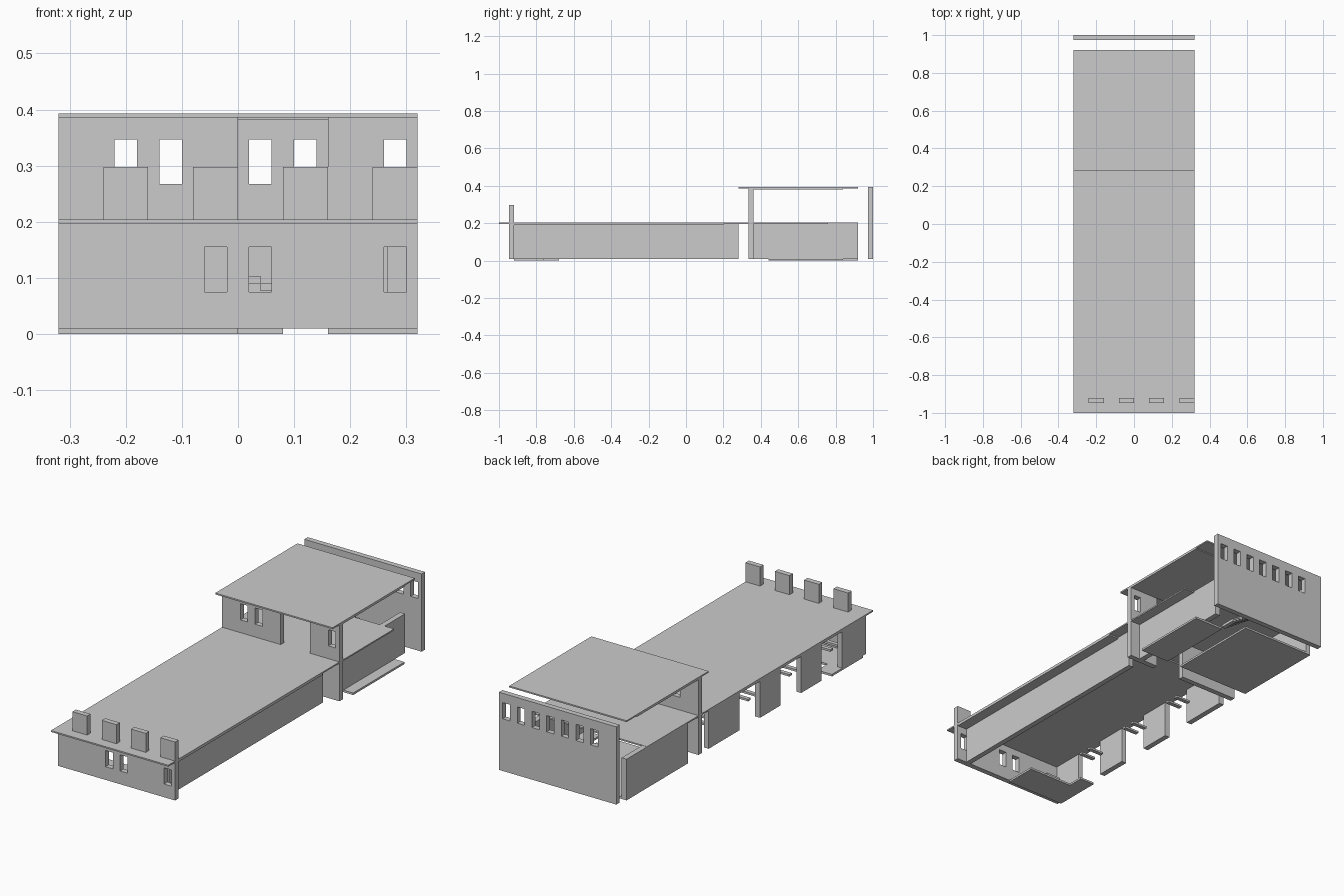
import bpy, bmesh
from mathutils import Vector

old = bpy.data.objects.get("Cube")
if old:
    bpy.data.objects.remove(old, do_unlink=True)

grey = bpy.data.materials.new("plain grey")
grey.use_nodes = True
grey.diffuse_color = (0.6, 0.6, 0.6, 1)
grey.node_tree.nodes["Principled BSDF"].inputs["Base Color"].default_value = (0.6, 0.6, 0.6, 1)

CELL = 0.08          # planning module
T = CELL / 3         # wall thickness
W = 0.32             # half width
BASE, FLOOR2, ROOF = 0.01, 0.197, 0.386   # storey heights
LAYER = 0.007        # slab thickness


def finish(name, bm):
    bmesh.ops.recalc_face_normals(bm, faces=bm.faces)
    mesh = bpy.data.meshes.new(name)
    bm.to_mesh(mesh)
    bm.free()
    mesh.materials.append(grey)
    obj = bpy.data.objects.new(name, mesh)
    bpy.context.collection.objects.link(obj)
    return obj


def panel(name, rect, place, push, holes=()):
    """Extrude a rectangle with rectangular holes; place maps (u, v) to 3D."""
    u0, u1, v0, v1 = rect
    us = sorted({u0, u1, *(c for h in holes for c in h[:2])})
    vs = sorted({v0, v1, *(c for h in holes for c in h[2:])})
    bm = bmesh.new()
    for a, b in zip(us, us[1:]):
        for c, d in zip(vs, vs[1:]):
            mu, mv = (a + b) / 2, (c + d) / 2
            if any(h[0] < mu < h[1] and h[2] < mv < h[3] for h in holes):
                continue
            bm.faces.new([bm.verts.new(place(*p)) for p in ((a, c), (b, c), (b, d), (a, d))])
    bmesh.ops.remove_doubles(bm, verts=bm.verts, dist=1e-5)
    ext = bmesh.ops.extrude_face_region(bm, geom=bm.faces[:])
    moved = [g for g in ext["geom"] if isinstance(g, bmesh.types.BMVert)]
    bmesh.ops.translate(bm, verts=moved, vec=Vector(push))
    return finish(name, bm)


def cross_wall(name, x0, x1, y, z0, z1, holes=()):
    return panel(name, (x0, x1, z0, z1), lambda u, v: (u, y, v), (0, T, 0), holes)


def side_wall(name, x, y0, y1, z1=FLOOR2):
    return panel(name, (y0, y1, BASE, z1), lambda u, v: (x, u, v), (T, 0, 0))


def slab(name, x0, x1, y0, y1, z, thick=LAYER, holes=()):
    return panel(name, (x0, x1, y0, y1), lambda u, v: (u, v, z), (0, 0, thick), holes)


def windows(centres, sill):
    return [(c - 0.02, c + 0.02, sill, sill + CELL) for c in centres]


LOW, HIGH = 0.075, 0.267   # window sills

# Front wall and parapet blocks
cross_wall("front_wall", -W, W, -0.947, BASE, FLOOR2, windows((-0.04, 0.04, 0.28), LOW))
for i in range(4):
    x = -0.24 + i * 2 * CELL
    cross_wall("parapet_block", x, x + CELL, -0.947, FLOOR2, 0.298)

# Middle wall with an opening on both storeys
cross_wall("middle_wall", -W, W, 0.333, BASE, ROOF,
           windows((-0.2, -0.12, 0.28), HIGH)
           + [(0, 0.16, BASE, 0.19), (0, 0.16, 0.203, ROOF)])

# Back wall with a row of windows
cross_wall("back_wall", -W, W, 1 - T, BASE, 0.393,
           windows([-0.2 + i * CELL for i in range(7)], HIGH))

# Long walls on the left side
side_wall("left_long_wall", 0.24, -0.92, 0.28)
side_wall("left_back_wall", 0.24, 0.36, 0.92, 0.203)

# Separate piers and back wall on the right side
for y0, y1 in ((-0.92, -0.76), (-0.6, -0.44), (-0.28, -0.12), (0.04, 0.28)):
    side_wall("right_pier", -W, y0, y1)
side_wall("right_back_wall", -W, 0.44, 0.92, 0.203)

# Upper floor, its ceiling layer, and the roof
slab("upper_floor", -W, W, -1, 0.76, FLOOR2)
slab("lower_ceiling", -W, W, -0.92, 0.2, FLOOR2 - LAYER)
slab("roof", -W, W, 0.28, 0.92, ROOF)
slab("upper_ceiling", -W, W, 0.36, 0.84, ROOF - 0.005, 0.005)

# Ground floor plates
slab("front_floor", -W, 0, -0.92, -0.68, 0, BASE, [(-0.24, 0, -0.76, -0.68)])
slab("back_floor_left", 0.16, W, 0.44, 0.84, 0, BASE)
slab("back_floor_right", -W, CELL, 0.44, 0.92, 0, BASE)

# Staircase of open treads, climbing towards the right
for i in range(14):
    x = 0.14 - i * 0.02
    slab("stair_tread", x, x + 0.02, 0.84, 0.92, BASE + i * 0.0133, 0.0133)

# Pairs of low benches behind the openings on the right side
for i in range(4):
    for dy in (0, 0.06):
        y = -0.89 + i * 4 * CELL + dy
        slab("bench", -0.22, -0.14, y, y + 0.02, 0.045, 0.01)
